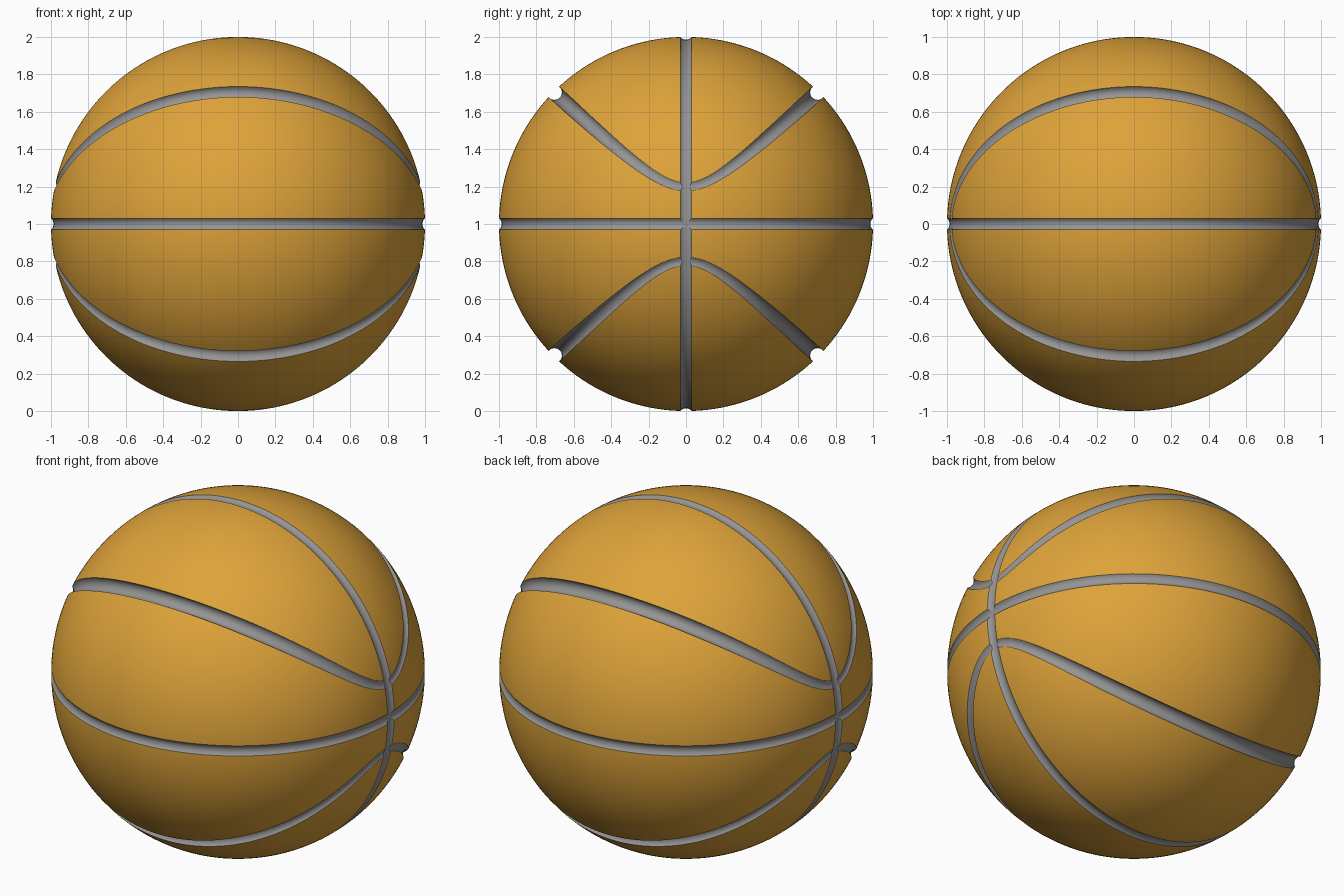
import bpy, bmesh
from math import sin, cos, pi, sqrt
from mathutils import Vector

cube = bpy.data.objects.get("Cube")
if cube:
    bpy.data.objects.remove(cube, do_unlink=True)

CENTRE = Vector((0, 0, 1))
TUBE = 0.04        # radius of the groove-cutting tubes
RING = 1.025       # the straight grooves are shallow


def material(name, rgb):
    mat = bpy.data.materials.new(name)
    mat.use_nodes = True
    mat.diffuse_color = (*rgb, 1)
    bsdf = mat.node_tree.nodes["Principled BSDF"]
    bsdf.inputs["Base Color"].default_value = (*rgb, 1)
    bsdf.inputs["Roughness"].default_value = 0.6
    return mat


gold = material("golden orange", (0.73, 0.365, 0.042))
grey = material("groove grey", (0.3, 0.3, 0.3))


def add_object(name, bm, mat):
    bmesh.ops.recalc_face_normals(bm, faces=bm.faces)
    mesh = bpy.data.meshes.new(name)
    bm.to_mesh(mesh)
    bm.free()
    mesh.materials.append(mat)
    obj = bpy.data.objects.new(name, mesh)
    bpy.context.collection.objects.link(obj)
    obj.location = CENTRE
    return obj


def swept_tube(name, path, steps=180, sides=20):
    """Closed round tube along path(t), framed by the ball's radius."""
    bm = bmesh.new()
    rings = []
    for i in range(steps):
        t = 2 * pi * (i + 0.37) / steps
        p = path(t)
        out = p.normalized()
        along = (path(t + 0.001) - path(t - 0.001)).normalized()
        side = along.cross(out).normalized()
        out = side.cross(along)
        angles = [2 * pi * (j + 0.5) / sides for j in range(sides)]
        rings.append([bm.verts.new(p + TUBE * (cos(a) * out + sin(a) * side)) for a in angles])
    for i in range(steps):
        a, b = rings[i], rings[(i + 1) % steps]
        for j in range(sides):
            k = (j + 1) % sides
            bm.faces.new((a[j], a[k], b[k], b[j]))
    return add_object(name, bm, grey)


def equator(t):
    return RING * Vector((cos(t), sin(t), 0))


def meridian(t):
    return RING * Vector((cos(t), 0, sin(t)))


def loop(up):
    """Saddle-shaped loop, deepest at front and back, shallow at the sides."""
    def path(t):
        x, y = 0.98 * cos(t), 0.707 * sin(t)
        z = up * sqrt(1 - x * x - y * y)
        return (0.995 + 0.037 * cos(t) ** 2) * Vector((x, y, z))
    return path


# Ball body
bm = bmesh.new()
bmesh.ops.create_uvsphere(bm, u_segments=160, v_segments=80, radius=1)
ball = add_object("ball", bm, gold)
ball.data.materials.append(grey)

# Carve the four grooves
cutters = [
    swept_tube("equator_cutter", equator),
    swept_tube("meridian_cutter", meridian),
    swept_tube("upper_loop_cutter", loop(1)),
    swept_tube("lower_loop_cutter", loop(-1)),
]
bpy.ops.object.select_all(action='DESELECT')
bpy.context.view_layer.objects.active = ball
ball.select_set(True)
for cutter in cutters:
    cutter.hide_render = True
    mod = ball.modifiers.new("groove", 'BOOLEAN')
    mod.operation = 'DIFFERENCE'
    mod.solver = 'EXACT'
    mod.material_mode = 'TRANSFER'
    mod.object = cutter
    bpy.ops.object.modifier_apply(modifier=mod.name)
    bpy.data.objects.remove(cutter, do_unlink=True)

# Smooth skin with crisp groove edges
bpy.ops.object.shade_smooth_by_angle(angle=0.4)
